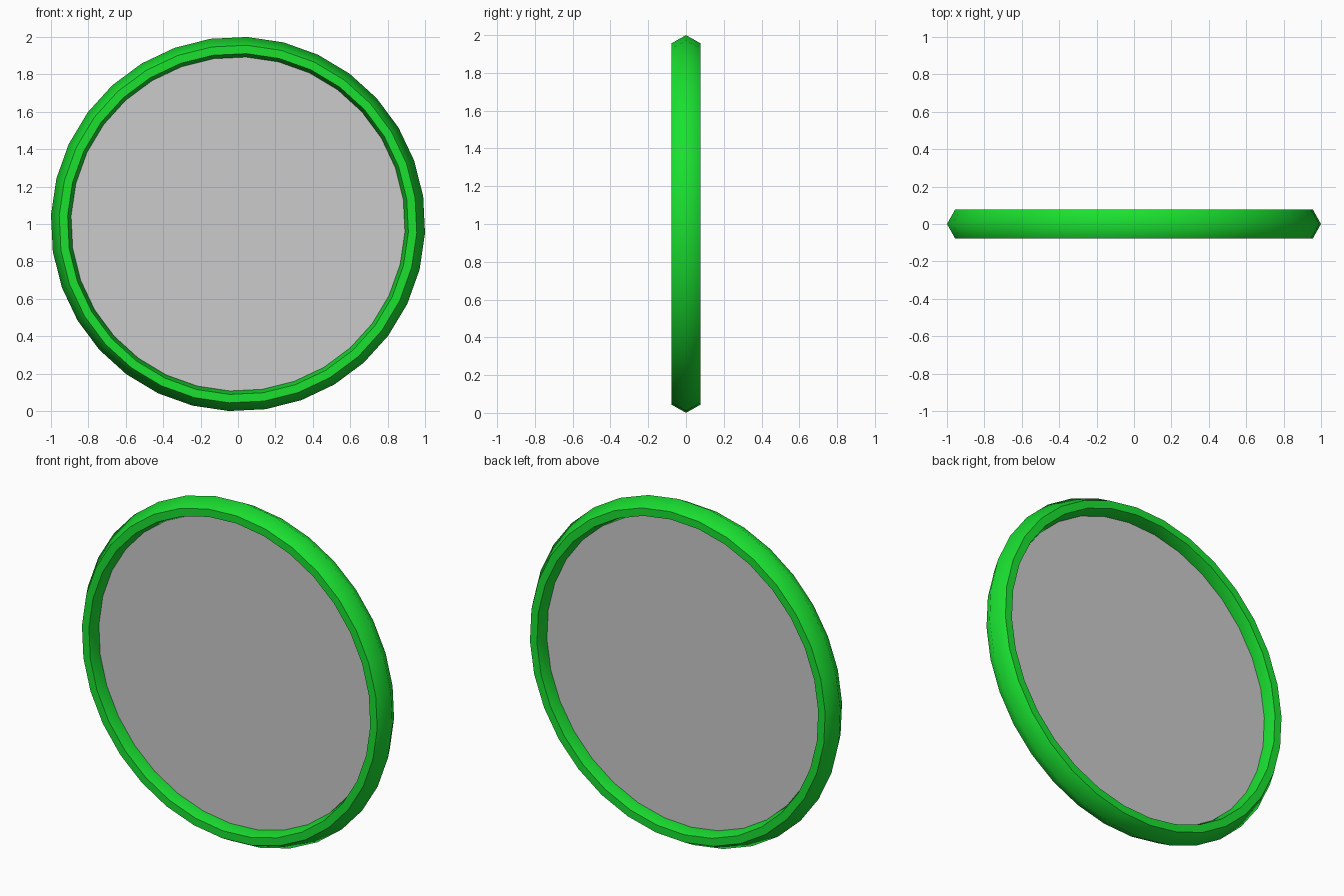
import bpy, bmesh, math

if "Cube" in bpy.data.objects:
    bpy.data.objects.remove(bpy.data.objects["Cube"])

SEGS = 32
OFFSET = math.radians(-2.8)


def ring_point(r, y, i):
    a = OFFSET + 2 * math.pi * i / SEGS
    return (r * math.cos(a), y, 1 + r * math.sin(a))


def finish(name, bm, color=None):
    bmesh.ops.recalc_face_normals(bm, faces=bm.faces)
    mesh = bpy.data.meshes.new(name)
    bm.to_mesh(mesh)
    bm.free()
    obj = bpy.data.objects.new(name, mesh)
    bpy.context.collection.objects.link(obj)
    if color:
        mat = bpy.data.materials.new(name)
        mat.diffuse_color = color
        mat.use_nodes = True
        mat.node_tree.nodes["Principled BSDF"].inputs["Base Color"].default_value = mat.diffuse_color
        mesh.materials.append(mat)
    return obj


# Rim: six-sided section swept round the y axis, creased at the four shoulders
profile = [(1.001, 0), (0.957, 0.078), (0.912, 0.078),
           (0.89, 0), (0.912, -0.078), (0.957, -0.078)]
bm = bmesh.new()
loops = [[bm.verts.new(ring_point(r, y, i)) for r, y in profile] for i in range(SEGS)]
n = len(profile)
for i in range(SEGS):
    a, b = loops[i], loops[(i + 1) % SEGS]
    for j in range(n):
        k = (j + 1) % n
        bm.faces.new((a[j], a[k], b[k], b[j])).smooth = True
    for j in (1, 2, 4, 5):
        bm.edges.get((a[j], b[j])).smooth = False
finish("rim", bm, (0.01, 0.75, 0.03, 1))

# Panel: thin flat disc filling the rim
bm = bmesh.new()
front, back = ([bm.verts.new(ring_point(0.9, y, i)) for i in range(SEGS)]
               for y in (-0.012, 0.012))
bm.faces.new(front)
bm.faces.new(back)
for i in range(SEGS):
    k = (i + 1) % SEGS
    bm.faces.new((front[i], front[k], back[k], back[i]))
finish("panel", bm)
